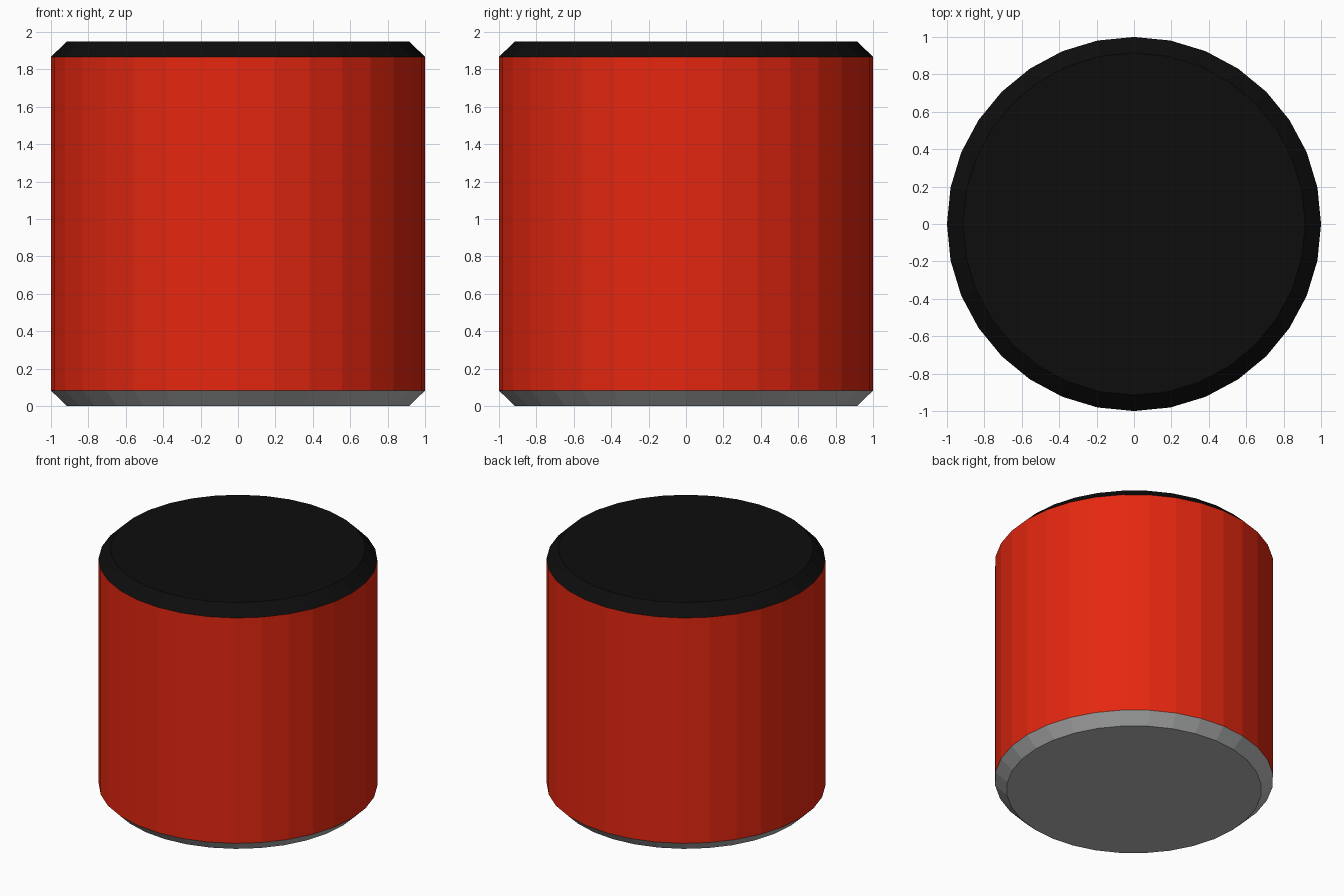
import bpy, bmesh, math

if "Cube" in bpy.data.objects:
    bpy.data.objects.remove(bpy.data.objects["Cube"])

SIDES = 32


def material(name, rgb):
    m = bpy.data.materials.new(name)
    m.diffuse_color = (*rgb, 1)
    m.use_nodes = True
    m.node_tree.nodes["Principled BSDF"].inputs["Base Color"].default_value = m.diffuse_color
    return m


red = material("red", (0.78, 0.02, 0.005))
black = material("black", (0.004, 0.004, 0.004))
grey = material("grey", (0.45, 0.46, 0.455))

# Chamfered drum: rings of (radius, height) from bottom to top
profile = [(0.915, 0.0), (1.0, 0.083), (1.0, 1.867), (0.915, 1.95)]
bm = bmesh.new()
rings = []
for r, z in profile:
    rings.append([bm.verts.new((r * math.cos(2 * math.pi * i / SIDES),
                                r * math.sin(2 * math.pi * i / SIDES), z))
                  for i in range(SIDES)])
for low, high in zip(rings, rings[1:]):
    for i in range(SIDES):
        j = (i + 1) % SIDES
        bm.faces.new((low[i], low[j], high[j], high[i]))
bm.faces.new(rings[0][::-1])
bm.faces.new(rings[-1])
bm.normal_update()

# Red wall, black top cap and chamfer, grey bottom cap and chamfer
for f in bm.faces:
    f.material_index = 1 if f.normal.z > 0.3 else 2 if f.normal.z < -0.3 else 0

mesh = bpy.data.meshes.new("drum")
bm.to_mesh(mesh)
bm.free()
for m in (red, black, grey):
    mesh.materials.append(m)
bpy.context.collection.objects.link(bpy.data.objects.new("drum", mesh))
